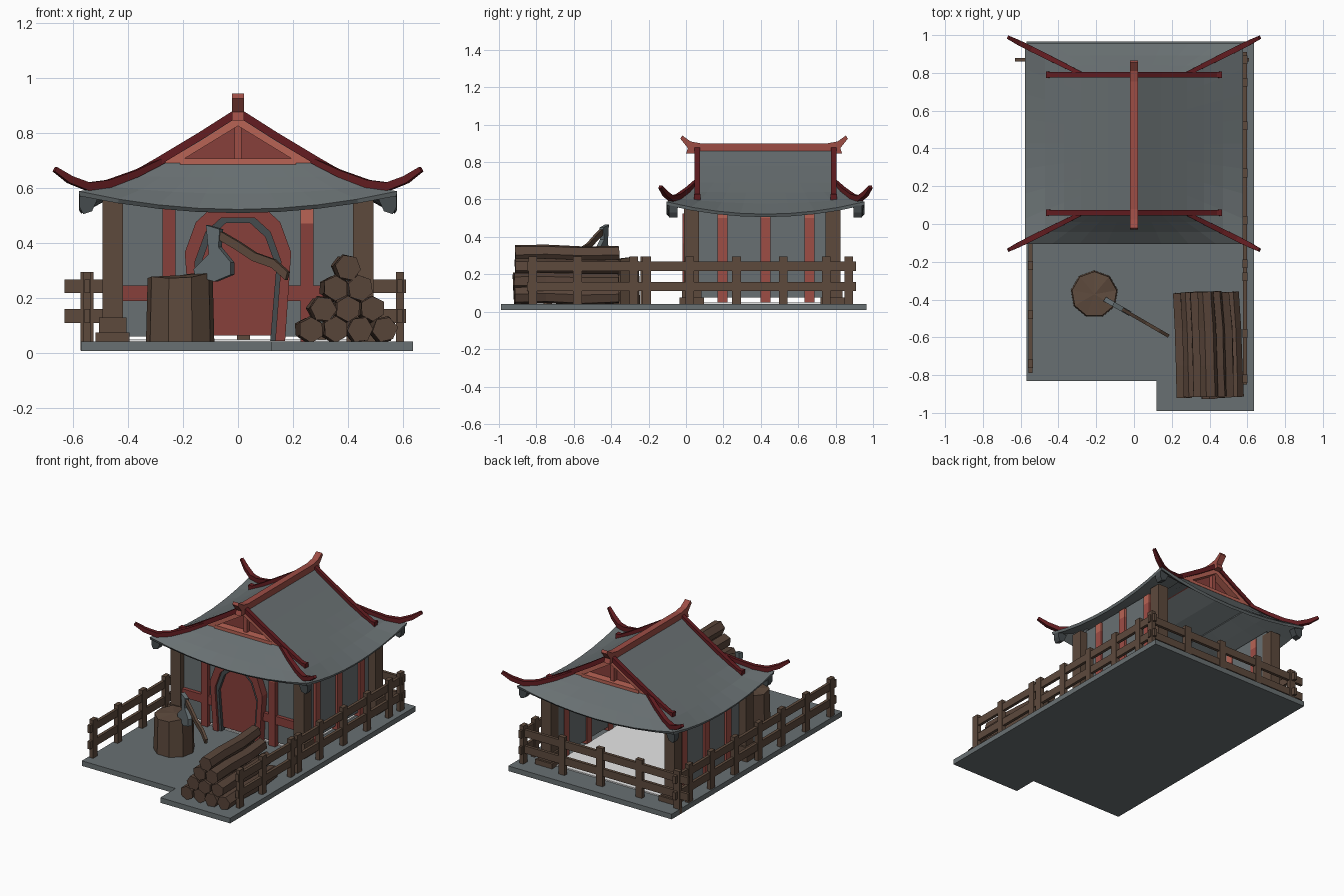
import bpy, bmesh, math, random
from mathutils import Vector

random.seed(4)
if "Cube" in bpy.data.objects:
    bpy.data.objects.remove(bpy.data.objects["Cube"])


def material(name, r, g, b):
    m = bpy.data.materials.new(name)
    m.use_nodes = True
    m.diffuse_color = (r, g, b, 1)
    m.node_tree.nodes["Principled BSDF"].inputs["Base Color"].default_value = (r, g, b, 1)
    return m


SLATE = material("slate grey", 0.14, 0.162, 0.168)
DARK_SLATE = material("dark slate", 0.06, 0.07, 0.075)
RED = material("painted red", 0.34, 0.075, 0.06)
SALMON = material("gable red", 0.48, 0.125, 0.09)
DOOR = material("door red", 0.245, 0.05, 0.043)
DARK_RED = material("ridge dark red", 0.125, 0.012, 0.015)
WOOD = material("brown wood", 0.11, 0.068, 0.046)
LOG = material("log brown", 0.1, 0.06, 0.042)
PALE = material("pale floor", 1, 1, 1)
STEEL = material("axe steel", 0.13, 0.16, 0.17)


def finish(name, bm, mat):
    bmesh.ops.recalc_face_normals(bm, faces=bm.faces)
    me = bpy.data.meshes.new(name)
    bm.to_mesh(me)
    bm.free()
    me.materials.append(mat)
    ob = bpy.data.objects.new(name, me)
    bpy.context.collection.objects.link(ob)
    return ob


def box(name, x0, x1, y0, y1, z0, z1, mat):
    bm = bmesh.new()
    bmesh.ops.create_cube(bm, size=1)
    for v in bm.verts:
        v.co = ((x0 + x1) / 2 + v.co.x * (x1 - x0), (y0 + y1) / 2 + v.co.y * (y1 - y0),
                (z0 + z1) / 2 + v.co.z * (z1 - z0))
    return finish(name, bm, mat)


def slab(name, points, offset, mat):
    """Flat outline pushed along an offset."""
    bm = bmesh.new()
    face = bm.faces.new([bm.verts.new(p) for p in points])
    out = bmesh.ops.extrude_face_region(bm, geom=[face])
    moved = [v for v in out["geom"] if isinstance(v, bmesh.types.BMVert)]
    bmesh.ops.translate(bm, verts=moved, vec=offset)
    return finish(name, bm, mat)


def rod(name, path, radii, mat, sides=4, turn=math.pi / 4, wobble=0):
    """Tube with a few sides along a path."""
    bm = bmesh.new()
    rings = []
    for i, p in enumerate(path):
        d = (Vector(path[min(i + 1, len(path) - 1)]) - Vector(path[max(i - 1, 0)])).normalized()
        u = d.cross(Vector((0, 0, 1))).normalized()
        w = u.cross(d)
        ring = []
        for k in range(sides):
            a = turn + math.tau * k / sides
            r = radii[i] * (1 + random.uniform(-wobble, wobble))
            ring.append(bm.verts.new(Vector(p) + r * (math.cos(a) * u + math.sin(a) * w)))
        rings.append(ring)
    for a, b in zip(rings, rings[1:]):
        for k in range(sides):
            n = (k + 1) % sides
            bm.faces.new((a[k], a[n], b[n], b[k]))
    bm.faces.new(rings[0])
    bm.faces.new(rings[-1])
    return finish(name, bm, mat)


# Ground platform with a step under the wood pile
slab("platform", [(-.57, -.83, .008), (.12, -.83, .008), (.12, -.99, .008), (.635, -.99, .008),
                  (.635, .965, .008), (-.57, .965, .008)], (0, 0, .034), SLATE)
box("inner_floor", -.42, .42, .03, .8, .042, .05, PALE)

# Corner posts on blocks, side walls with red studs (open at the back)
MID = 0.425
for sx in (-1, 1):
    for y in (.03, .785):
        x = sx * .455
        box("corner_post", x - .037, x + .037, y - .04, y + .04, .04, .555, WOOD)
        box("post_block", x - .062, x + .062, y - .065, y + .065, .042, .075, WOOD)
        box("post_collar", x - .05, x + .05, y - .052, y + .052, .075, .13, WOOD)
    box("side_wall", sx * .43 - .01, sx * .43 + .01, .03, .78, .075, .57, SLATE)
    for y in (.195, .425, .66):
        box("side_stud", sx * .435 - .02, sx * .435 + .02, y - .026, y + .026, .05, .5, RED)
        box("side_stud_top", sx * .435 - .02, sx * .435 + .02, y - .026, y + .026, .5, .56, SALMON)
    box("front_wall", min(sx * .13, sx * .43), max(sx * .13, sx * .43), .03, .05, .06, .6, SLATE)
    box("front_stud", sx * .25 - .024, sx * .25 + .024, .0, .04, .042, .47, DOOR)
    box("front_stud_top", sx * .25 - .024, sx * .25 + .024, .0, .04, .47, .58,
        SALMON if sx > 0 else DOOR)
    box("front_rail", min(sx * .16, sx * .43), max(sx * .16, sx * .43), .005, .04, .19, .245, DOOR)
box("door_lintel_wall", -.14, .14, .03, .05, .48, .62, SLATE)

# Doorway: arched frame, slate lining and door
half = [(.135, .045), (.157, .33), (.117, .44), (.062, .49)]


def arch(grow):
    right = [(x + grow, z + (grow if z > .1 else 0)) for x, z in half]
    return right + [(-x, z) for x, z in reversed(right)]


def arch_band(name, outer, inner, y, depth, mat):
    a, b = arch(outer), arch(inner)
    for i in range(len(a) - 1):
        quad = [a[i], a[i + 1], b[i + 1], b[i]]
        slab(name, [(x, y, z) for x, z in quad], (0, depth, 0), mat)


arch_band("door_frame", .036, 0, -.02, .06, DOOR)
arch_band("door_lining", 0, -.018, -.005, .045, DARK_SLATE)
slab("door", [(x, .015, max(z, .065)) for x, z in arch(-.015)], (0, .025, 0), DOOR)

# Curved lower roof: rings widening from the gable base to the lifted eaves
rings = [(.28, .365, .692), (.37, .415, .637), (.47, .468, .579), (.578, .53, .522)]
STEPS = 8
bm = bmesh.new()
loops = []
for hx, hy, z in rings:
    t = (hx - .28) / .298
    loop = []
    for side in range(4):
        for k in range(STEPS):
            s = 2 * k / STEPS - 1
            x, y = [(s, -1), (1, s), (-s, 1), (-1, -s)][side]
            loop.append(bm.verts.new((x * hx, MID + y * hy, z + .066 * t * t * s * s)))
    loops.append(loop)
for a, b in zip(loops, loops[1:]):
    for k in range(len(a)):
        n = (k + 1) % len(a)
        bm.faces.new((a[k], b[k], b[n], a[n]))
lower = finish("lower_roof", bm, SLATE)
mod = lower.modifiers.new("thickness", "SOLIDIFY")
mod.thickness = .018
mod.offset = -1

# Upper roof slopes, thinning to meet the lower roof flush
outline = [(0, .872), (.14, .78), (.28, .692), (.14, .758), (0, .848)]
for sx in (-1, 1):
    slab("upper_roof", [(sx * x, MID - .365, z) for x, z in outline], (0, .73, 0), SLATE)

# Gables with rim, recessed panel and short king post
for sy in (-1, 1):
    def gy(d):
        return MID + sy * d
    slab("gable_panel", [(-.25, gy(.32), .69), (.25, gy(.32), .69), (0, gy(.32), .84)],
         (0, -sy * .01, 0), DOOR)
    for sx in (-1, 1):
        slab("gable_rim", [(sx * x, gy(.37), z) for x, z in
                           [(.275, .69), (.14, .768), (0, .858), (0, .825), (.2, .703), (.2, .69)]],
             (0, -sy * .055, 0), SALMON)
    box("gable_sill", -.21, .21, gy(.345) - .028, gy(.345) + .028, .685, .706, SALMON)
    box("king_post", -.013, .013, gy(.335) - .015, gy(.335) + .015, .70, .83, RED)

    for sx in (-1, 1):
        # Descending ridges along the gable and upturned hip ridges at the corners
        fall = [(0, .875), (.14, .786), (.28, .702), (.37, .65), (.435, .615), (.465, .612)]
        rod("descending_ridge", [(sx * x, gy(.365), z) for x, z in fall],
            [.02] * 5 + [.025], DARK_RED)
        hip = [(.27, .7), (.37, .652), (.47, .615), (.545, .605), (.61, .63), (.665, .668)]
        rod("hip_ridge", [(sx * x, gy(.365 + (x - .27) * .5), z) for x, z in hip],
            [.014, .018, .02, .021, .019, .013], DARK_RED)
        # Tapered brackets hanging below the eave corners
        slab("eave_bracket", [(sx * x, gy(.515), z) for x, z in
                              [(.51, .56), (.575, .575), (.575, .53), (.562, .505), (.53, .515)]],
             (0, -sy * .045, 0), DARK_SLATE)

# Main ridge beam with upturned ends
front_half = [(0, .845), (.01, .875), (-.03, .925), (-.02, .942), (.025, .91), (.08, .9)]
beam = [(y, z) for y, z in front_half] + [(2 * MID - .015 - y, z) for y, z in reversed(front_half)]
slab("ridge_beam", [(-.021, y, z) for y, z in beam], (.042, 0, 0), RED)


# Fences: posts and two rails, on both sides and across the back
def fence(name, start, end, stations, along_x, at):
    for z in (.135, .243):
        if along_x:
            box(name + "_rail", start, end, at - .01, at + .01, z - .025, z + .025, WOOD)
        else:
            box(name + "_rail", at - .01, at + .01, start, end, z - .025, z + .025, WOOD)
    for s in stations:
        a, b = (s, at) if along_x else (at, s)
        w, d = (.023, .014) if along_x else (.014, .023)
        box(name + "_post", a - w, a + w, b - d, b + d, .01, .295, WOOD)


fence("right_fence", -.85, .91, [-.82, -.58, -.28, -.21, .02, .27, .52, .75, .87], False, .588)
fence("left_fence", -.79, .91, [-.74, -.48, -.22, .02, .27, .52, .75], False, -.548)
fence("back_fence", -.63, .61, [-.548, -.27, .02, .3], True, .87)

# Stacked logs, slightly askew
for row, count in enumerate((4, 3, 2, 1)):
    for i in range(count):
        x = .39 + (i - (count - 1) / 2) * .089
        z = .086 + row * .075
        jog = random.uniform(-.008, .008)
        rod("log", [(x + .01, -.92 + jog, z), (x + .006, -.75, z + .004), (x, -.55, z - .004),
                    (x - .012, -.365 + jog, z)],
            [.047, .046, .047, .042], LOG, 6, random.uniform(0, 1), .05)

# Chopping stump with a slanted, faceted top
bm = bmesh.new()
bmesh.ops.create_cone(bm, cap_ends=True, cap_tris=True, segments=9,
                      radius1=.126, radius2=.12, depth=.24)
for v in bm.verts:
    if v.co.z > 0:
        v.co.z += random.uniform(-.012, .012) + .11 * v.co.x
    v.co += Vector((-.21, -.372, .16))
finish("stump", bm, WOOD)


# Axe resting in the stump
def axe(x, z, side=0):
    return (x + side * .5, -.435 - .58 * (x + .09) + side * .86, z)


handle = [(-.1, .43), (-.06, .425), (0, .39), (.06, .35), (.13, .325), (.18, .28)]
edge = [(x + .004, z + .015) for x, z in handle] + [(x - .004, z - .015) for x, z in reversed(handle)]
slab("axe_handle", [axe(x, z, -.009) for x, z in edge], (.009, .0155, 0), WOOD)
blade = [(-.11, .465), (-.06, .45), (-.065, .385), (-.02, .33), (-.02, .285), (-.08, .26),
         (-.15, .28), (-.155, .305), (-.1, .36)]
slab("axe_head", [axe(x, z, -.013) for x, z in blade], (.013, .0224, 0), STEEL)
